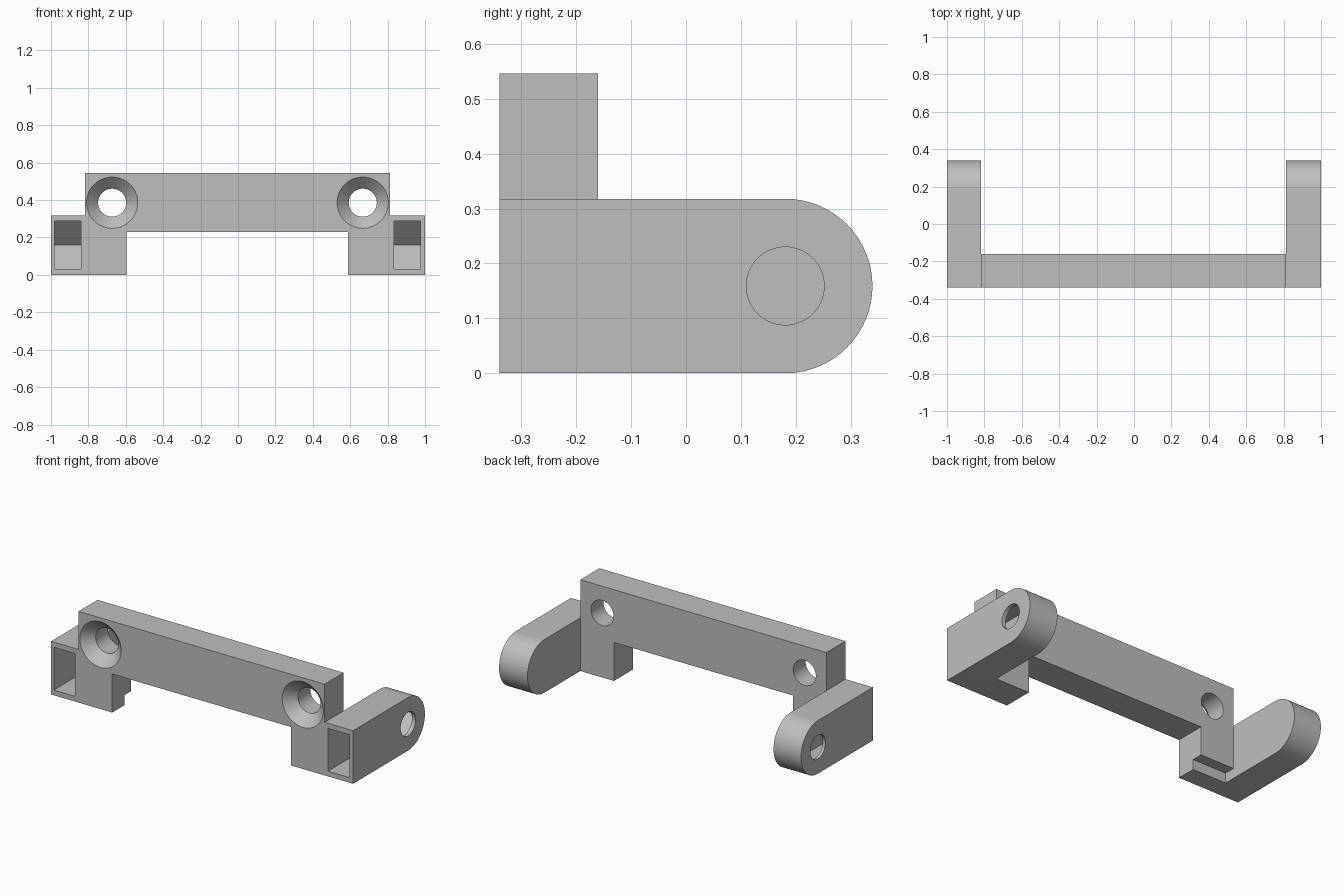
import bpy
import bmesh
from math import cos, sin, pi

cube = bpy.data.objects.get("Cube")
if cube:
    bpy.data.objects.remove(cube, do_unlink=True)

grey = bpy.data.materials.new("plain_grey")
grey.use_nodes = True
COLOUR = (0.52, 0.52, 0.52, 1)
grey.diffuse_color = COLOUR
grey.node_tree.nodes["Principled BSDF"].inputs["Base Color"].default_value = COLOUR

SHIFT = -0.003                 # inner features sit slightly off centre
FRONT, BACK = -0.34, -0.16     # depth of the crossbar
ARM_IN, FOOT_IN = 0.815, 0.592
ARM_TOP, BAR_LOW, BAR_TOP = 0.318, 0.23, 0.546
MID = ARM_TOP / 2
PIN_Y = 0.181


def place(axis, along, u, v):
    """Profile coordinates are (y, z) along x, or (x, z) along y."""
    return (along, u, v) if axis == "x" else (u, along, v)


def loft(name, axis, rings):
    """Skin a stack of (position, outline) rings and cap both ends."""
    bm = bmesh.new()
    loops = [[bm.verts.new(place(axis, p, u, v)) for u, v in pts] for p, pts in rings]
    for a, b in zip(loops, loops[1:]):
        for i in range(len(a)):
            j = (i + 1) % len(a)
            bm.faces.new((a[i], a[j], b[j], b[i]))
    bm.faces.new(loops[0])
    bm.faces.new(loops[-1])
    bmesh.ops.recalc_face_normals(bm, faces=bm.faces)
    mesh = bpy.data.meshes.new(name)
    bm.to_mesh(mesh)
    bm.free()
    mesh.materials.append(grey)
    obj = bpy.data.objects.new(name, mesh)
    bpy.context.collection.objects.link(obj)
    return obj


def prism(name, axis, lo, hi, pts):
    return loft(name, axis, [(lo, pts), (hi, pts)])


def box_pts(u0, u1, v0, v1):
    return [(u0, v0), (u1, v0), (u1, v1), (u0, v1)]


def circle(u, v, r, n=64):
    return [(u + r * cos(2 * pi * i / n), v + r * sin(2 * pi * i / n)) for i in range(n)]


def combine(target, other, operation):
    mod = target.modifiers.new(operation.lower(), "BOOLEAN")
    mod.operation = operation
    mod.solver = "EXACT"
    mod.object = other
    bpy.context.view_layer.objects.active = target
    bpy.ops.object.modifier_apply(modifier=mod.name)
    bpy.data.objects.remove(other, do_unlink=True)


# Crossbar with a foot at each end
half = [(FOOT_IN, BAR_LOW), (FOOT_IN, 0), (ARM_IN, 0), (ARM_IN, BAR_TOP)]
outline = [(x + SHIFT, z) for x, z in half]
outline += [(-x + SHIFT, z) for x, z in reversed(half)]
bracket = prism("mounting_bracket", "y", FRONT, BACK, outline)

# Arms with rounded back ends
steps = 32
arm = [(FRONT, 0)]
arm += [(PIN_Y + MID * cos(a), MID + MID * sin(a))
        for a in (-pi / 2 + pi * i / steps for i in range(steps + 1))]
arm += [(FRONT, ARM_TOP)]
for side in (-1, 1):
    combine(bracket, prism("arm", "x", side * ARM_IN + SHIFT, side, arm), "UNION")

# Pockets with pointed ends, pin holes and countersunk screw holes
tip = 0.128
pocket = [(-0.4, MID - tip), (PIN_Y, MID - tip), (PIN_Y + tip, MID),
          (PIN_Y, MID + tip), (-0.4, MID + tip)]
for side in (-1, 1):
    centre = side * 0.908 + SHIFT
    cutters = [
        prism("pocket_cutter", "x", centre - 0.071, centre + 0.071, pocket),
        prism("pin_cutter", "x", centre, side * 1.05, circle(PIN_Y, MID, 0.071)),
        loft("screw_cutter", "y", [
            (y, circle(side * 0.67 + SHIFT, 0.386, r))
            for y, r in ((-0.36, 0.157), (-0.278, 0.075), (-0.1, 0.075))]),
    ]
    for cutter in cutters:
        combine(bracket, cutter, "DIFFERENCE")

# Rebate under the back of one foot
rebate = box_pts(-ARM_IN + SHIFT, -0.5, -0.1, 0.06)
combine(bracket, prism("rebate_cutter", "y", -0.225, -0.1, rebate), "DIFFERENCE")

# Smooth curves, sharp edges
bpy.ops.object.select_all(action="DESELECT")
bracket.select_set(True)
bpy.context.view_layer.objects.active = bracket
bpy.ops.object.shade_smooth_by_angle(angle=pi / 6)
